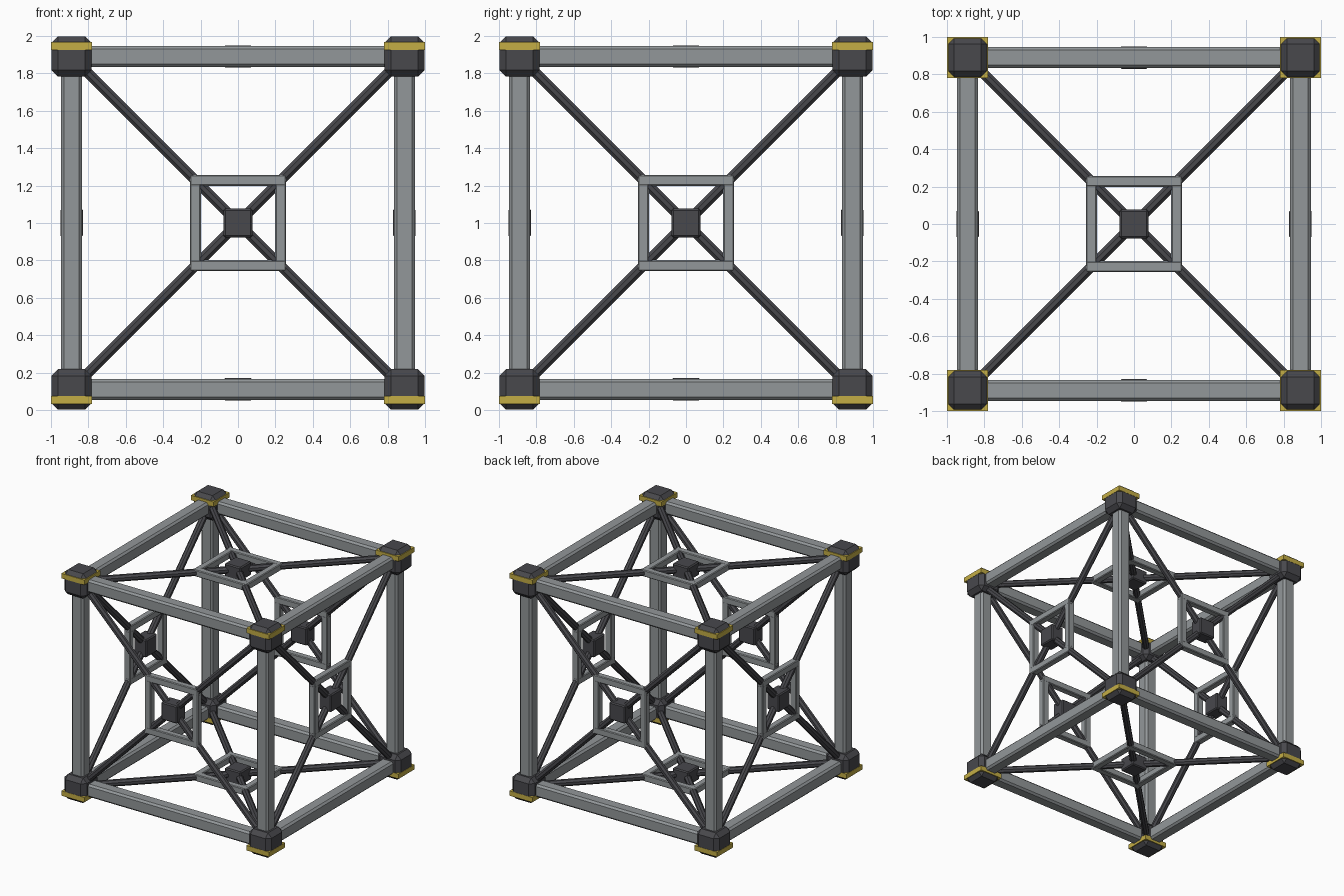
import bpy, bmesh, math
from mathutils import Vector, Matrix

if "Cube" in bpy.data.objects:
    bpy.data.objects.remove(bpy.data.objects["Cube"])

def mat(name, c):
    m = bpy.data.materials.new(name)
    m.diffuse_color = (*c, 1)
    m.use_nodes = True
    m.node_tree.nodes["Principled BSDF"].inputs["Base Color"].default_value = m.diffuse_color
    return m

STEEL = mat("steel grey", (0.29, 0.31, 0.32))
DARK = mat("dark metal", (0.065, 0.065, 0.073))
YELLOW = mat("yellow trim", (0.55, 0.42, 0.06))
MID = Vector((0, 0, 1))
C = 0.89  # distance of frame axes from the middle

def finish(name, bm, m):
    me = bpy.data.meshes.new(name)
    bm.to_mesh(me)
    bm.free()
    me.materials.append(m)
    ob = bpy.data.objects.new(name, me)
    bpy.context.collection.objects.link(ob)
    return ob

def box(name, centre, half, m, bevel=0, rot=None):
    bm = bmesh.new()
    bmesh.ops.create_cube(bm, size=2)
    bmesh.ops.scale(bm, vec=half, verts=bm.verts)
    if bevel:
        bmesh.ops.bevel(bm, geom=bm.edges[:], offset=bevel, segments=1,
                        affect='EDGES', profile=0.5)
    M = Matrix.Translation(Vector(centre) + MID)
    bmesh.ops.transform(bm, matrix=M @ rot if rot else M, verts=bm.verts)
    return finish(name, bm, m)

def rod(name, a, b, r, m):
    a, b = Vector(a), Vector(b)
    d = b - a
    bm = bmesh.new()
    bmesh.ops.create_cone(bm, cap_ends=True, segments=8, radius1=r, radius2=r, depth=d.length)
    M = (Matrix.Translation((a + b) / 2 + MID) @ d.to_track_quat('Z', 'Y').to_matrix().to_4x4()
         @ Matrix.Rotation(math.pi / 8, 4, 'Z'))
    bmesh.ops.transform(bm, matrix=M, verts=bm.verts)
    return finish(name, bm, m)

# corner blocks with yellow collar plates
for x in (-1, 1):
    for y in (-1, 1):
        for z in (-1, 1):
            box("corner_block", (x * C, y * C, z * C), (0.108, 0.108, 0.108), DARK, 0.036)
            box("corner_plate", (x * C, y * C, z * 0.946), (0.11, 0.11, 0.021), YELLOW)

# twelve edge beams
for ax in range(3):
    for s in (-1, 1):
        for t in (-1, 1):
            p = [0, 0, 0]
            p[(ax + 1) % 3], p[(ax + 2) % 3] = s * C, t * C
            h = [0.056] * 3
            h[ax] = 0.82
            box("edge_beam", p, h, STEEL, 0.016)

# six faces: centre block, cross braces and square ring
for ax in range(3):
    u, v = [i for i in range(3) if i != ax]
    for s in (-1, 1):
        def P(a, b, d=C):
            p = [0, 0, 0]
            p[ax], p[u], p[v] = s * d, a, b
            return p
        def H(a, b, d):
            p = [0, 0, 0]
            p[ax], p[u], p[v] = d, a, b
            return p
        box("face_block", P(0, 0), H(0.077, 0.077, 0.06), DARK, 0.009)
        for a in (-1, 1):
            for b in (-1, 1):
                rod("face_brace", P(0, 0), P(a * 0.86, b * 0.86), 0.029, DARK)
            box("ring_bar", P(0, a * 0.228), H(0.257, 0.029, 0.029), STEEL, 0.006)
            box("ring_bar", P(a * 0.228, 0), H(0.029, 0.21, 0.029), STEEL, 0.006)
